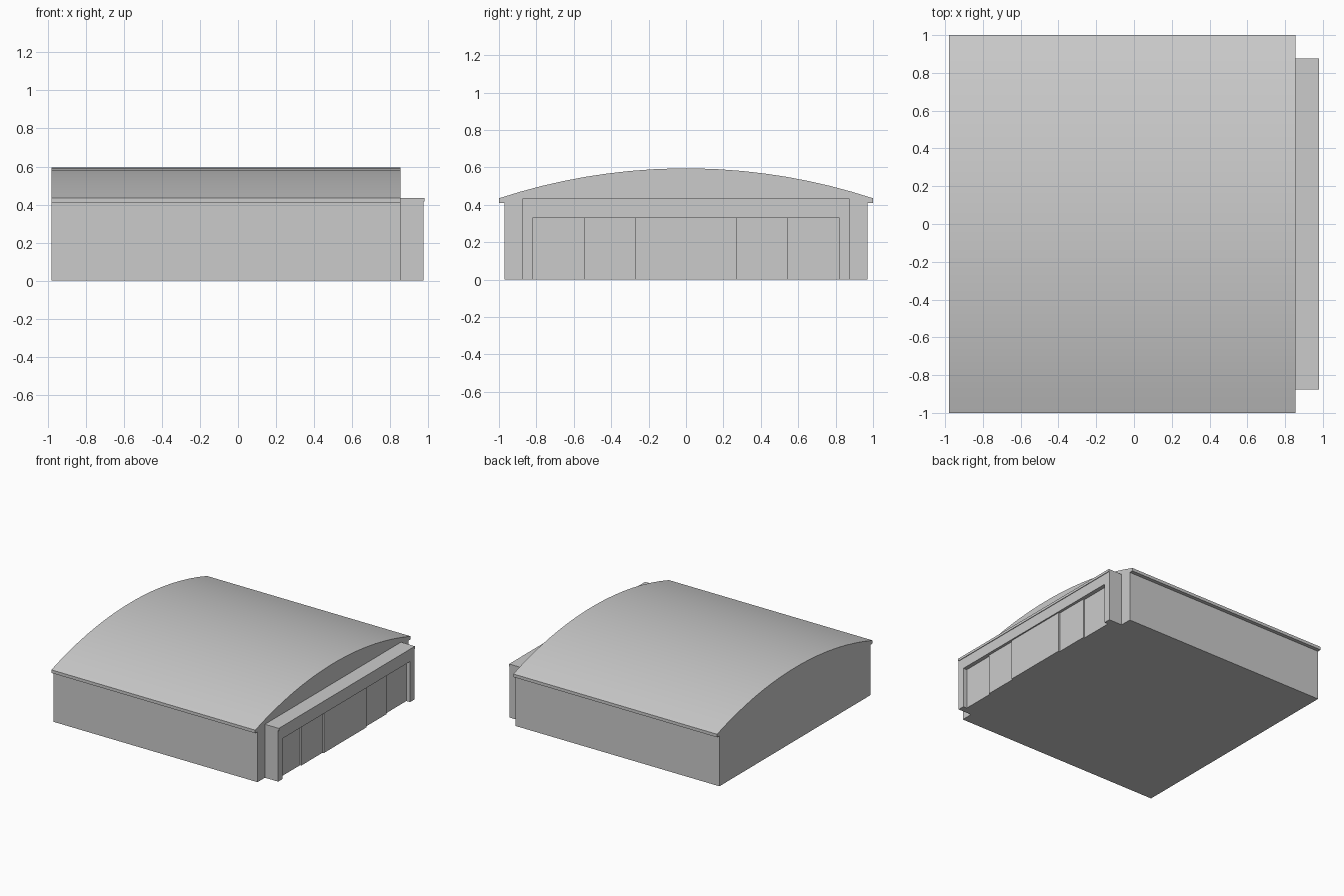
import bpy, math

if "Cube" in bpy.data.objects:
    bpy.data.objects.remove(bpy.data.objects["Cube"])

grey = bpy.data.materials.new("plain grey")
grey.use_nodes = True
COLOR = (0.6, 0.6, 0.6, 1)
grey.diffuse_color = COLOR
grey.node_tree.nodes["Principled BSDF"].inputs["Base Color"].default_value = COLOR

BACK, FRONT = -0.98, 0.855     # ends of the hall along x
EAVE, SPRING, RIDGE = 0.41, 0.435, 0.595


def extrude_x(name, outline, x0, x1):
    """Extrude a (y, z) outline, listed counter-clockwise from +x, along x."""
    n = len(outline)
    verts = [(x, y, z) for x in (x0, x1) for y, z in outline]
    faces = [tuple(reversed(range(n))), tuple(range(n, 2 * n))]
    faces += [(i, (i + 1) % n, n + (i + 1) % n, n + i) for i in range(n)]
    mesh = bpy.data.meshes.new(name)
    mesh.from_pydata(verts, [], faces)
    mesh.materials.append(grey)
    obj = bpy.data.objects.new(name, mesh)
    bpy.context.collection.objects.link(obj)
    return obj


def box(name, x0, x1, y0, y1, z0, z1):
    return extrude_x(name, [(y0, z0), (y1, z0), (y1, z1), (y0, z1)], x0, x1)


# Hall walls
box("hall_walls", BACK, FRONT, -0.97, 0.97, 0, EAVE)

# Vaulted roof with a thin vertical eave edge
rise = RIDGE - SPRING
radius = (1 + rise ** 2) / (2 * rise)
half = math.asin(1 / radius)
SEGMENTS = 17
arc = []
for i in range(SEGMENTS + 1):
    a = half - 2 * half * i / SEGMENTS
    arc.append((radius * math.sin(a), RIDGE - radius + radius * math.cos(a)))
roof = extrude_x("vaulted_roof", [(-1, EAVE), (1, EAVE)] + arc, BACK, FRONT)
bpy.ops.object.select_all(action="DESELECT")
roof.select_set(True)
bpy.context.view_layer.objects.active = roof
bpy.ops.object.shade_smooth_by_angle(angle=math.radians(15))

# Door portal: an upside-down U frame with a slim projecting lip on top
FACE = 0.975
outer, inner, head = 0.875, 0.82, 0.33
extrude_x("door_portal",
          [(-outer, 0), (-inner, 0), (-inner, head), (inner, head),
           (inner, 0), (outer, 0), (outer, 0.415), (-outer, 0.415)],
          FRONT, FACE)
box("portal_lip", FRONT, 0.98, -outer, outer, 0.415, SPRING)

# Sliding door leaves, stepping forward towards the middle
leaf = inner / 3
for side, label in ((-1, "right"), (1, "left")):
    for i, place in enumerate(("centre", "middle", "outer")):
        y0, y1 = sorted((side * leaf * i, side * leaf * (i + 1)))
        box(f"{label}_{place}_door", FRONT, FACE - 0.011 * (i + 1), y0, y1, 0, head)
